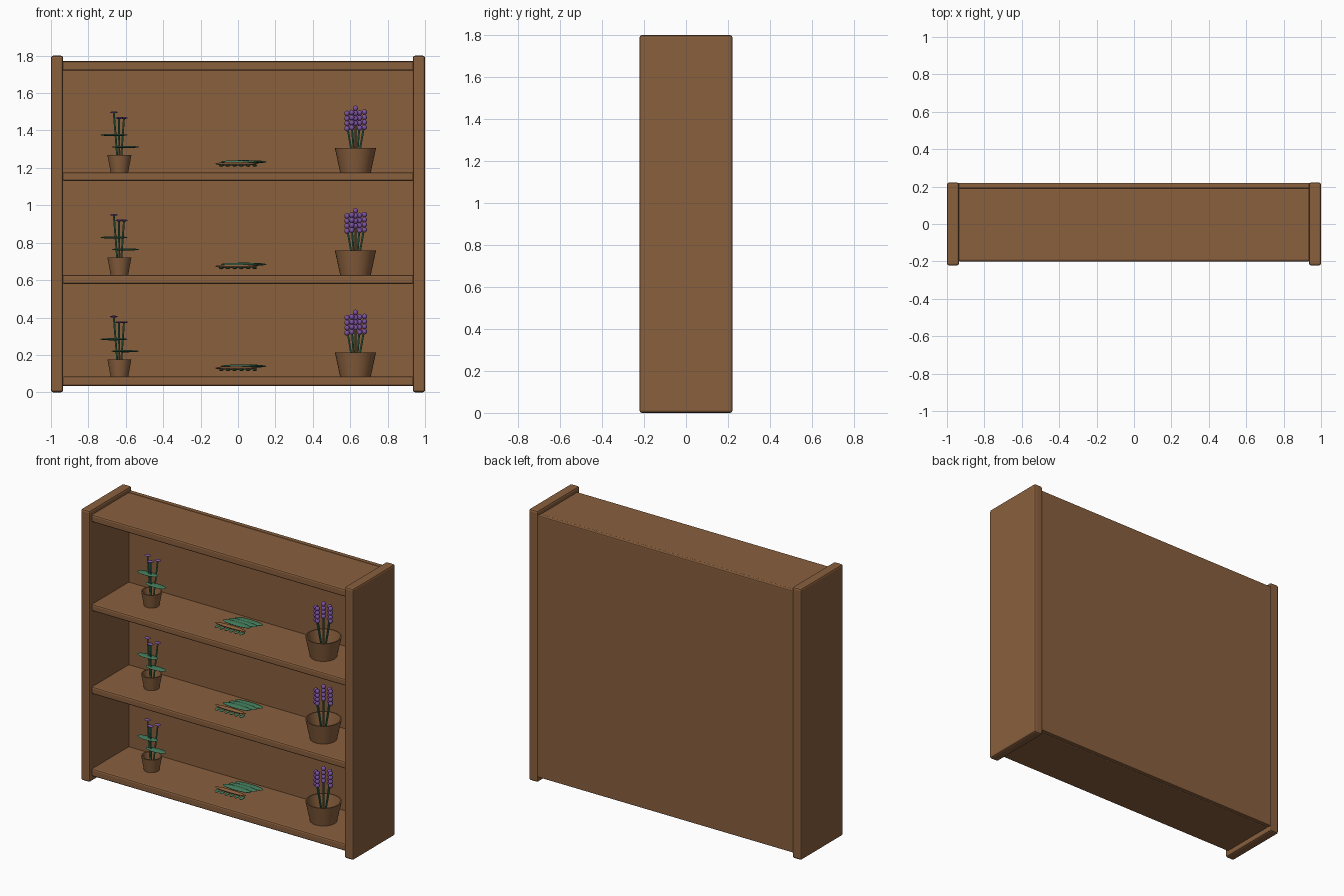
import bpy, bmesh, math
from mathutils import Vector, Matrix

if "Cube" in bpy.data.objects:
    bpy.data.objects.remove(bpy.data.objects["Cube"])


def material(name, rgb):
    m = bpy.data.materials.new(name)
    m.diffuse_color = (*rgb, 1)
    m.use_nodes = True
    m.node_tree.nodes["Principled BSDF"].inputs["Base Color"].default_value = m.diffuse_color
    return m


WOOD = material("brown wood", (0.25, 0.115, 0.047))
GREEN = material("leaf green", (0.055, 0.2, 0.105))
PURPLE = material("lavender purple", (0.2, 0.085, 0.34))


def finish(name, bm, mat, smooth=True):
    bmesh.ops.recalc_face_normals(bm, faces=bm.faces[:])
    me = bpy.data.meshes.new(name)
    bm.to_mesh(me)
    bm.free()
    me.materials.append(mat)
    ob = bpy.data.objects.new(name, me)
    bpy.context.collection.objects.link(ob)
    if smooth:
        bpy.context.view_layer.objects.active = ob
        bpy.ops.object.select_all(action='DESELECT')
        ob.select_set(True)
        bpy.ops.object.shade_smooth_by_angle(angle=math.radians(35))
    return ob


def board(name, lo, hi, bevel=0.01):
    lo, hi = Vector(lo), Vector(hi)
    bm = bmesh.new()
    bmesh.ops.create_cube(bm, size=1, matrix=Matrix.Translation((lo + hi) / 2) @ Matrix.Diagonal((*(hi - lo), 1)))
    ob = finish(name, bm, WOOD, False)
    mod = ob.modifiers.new("rounded edges", 'BEVEL')
    mod.width, mod.segments = bevel, 2
    return ob


def add_ball(bm, c, size, u=12, v=8):
    bmesh.ops.create_uvsphere(bm, u_segments=u, v_segments=v, radius=1,
                              matrix=Matrix.Translation(c) @ Matrix.Diagonal((*size, 1)))


def add_rod(bm, a, b, r):
    a, b = Vector(a), Vector(b)
    rot = (b - a).to_track_quat('Z', 'Y').to_matrix().to_4x4()
    bmesh.ops.create_cone(bm, cap_ends=True, segments=8, radius1=r, radius2=r, depth=(b - a).length,
                          matrix=Matrix.Translation((a + b) / 2) @ rot)


def pot(name, x, z, r_low, r_top, h):
    # open tapered pot, turned from a profile
    n, t = 32, 0.008
    prof = [(r_low, 0), (r_top, h), (r_top - t, h), (r_low - t, 0.012)]
    bm = bmesh.new()
    rings = [[bm.verts.new((x + r * math.cos(2 * math.pi * i / n), r * math.sin(2 * math.pi * i / n), z + k))
              for i in range(n)] for r, k in prof]
    for a, b in zip(rings, rings[1:]):
        for i in range(n):
            bm.faces.new((a[i], a[(i + 1) % n], b[(i + 1) % n], b[i]))
    bm.faces.new(rings[0])
    bm.faces.new(rings[-1])
    finish(name, bm, WOOD)


# bookcase carcass
for s, side in ((-1, "left"), (1, "right")):
    board(side + "_side", (min(s, s * 0.935), -0.222, 0), (max(s, s * 0.935), 0.222, 1.8), 0.012)
board("back_panel", (-0.94, 0.19, 0.035), (0.94, 0.22, 1.772), 0.006)
for i, (lo, hi) in enumerate([(0.034, 0.084), (0.58, 0.628), (1.13, 1.176), (1.72, 1.77)]):
    board(f"shelf_{i}", (-0.94, -0.2, lo), (0.94, 0.195, hi))


def leafy_plant(i, z):
    x = -0.634
    pot(f"small_pot_{i}", x, z, 0.047, 0.064, 0.092)
    tips = [(-0.664, 0, 0.318), (-0.636, -0.01, 0.288), (-0.61, 0.03, 0.288)]
    stems, blooms, leaves = bmesh.new(), bmesh.new(), bmesh.new()
    for tx, ty, tz in tips:
        add_rod(stems, (x + (tx - x) * 0.2, ty * 0.2, z + 0.01), (tx, ty, z + tz), 0.005)
        add_ball(blooms, (tx, ty, z + tz + 0.003), (0.021, 0.016, 0.005))
    for lx, lz in ((-0.663, 0.2), (-0.602, 0.136)):
        add_ball(leaves, (lx, 0, z + lz), (0.074, 0.028, 0.006), 16, 8)
    finish(f"plant_stems_{i}", stems, GREEN)
    finish(f"plant_blooms_{i}", blooms, PURPLE)
    finish(f"plant_leaves_{i}", leaves, GREEN)


def lavender(i, z):
    x = 0.628
    pot(f"large_pot_{i}", x, z, 0.082, 0.11, 0.13)
    spikes = [(0, 0, 0.343), (0.048, 0.005, 0.322), (-0.045, -0.015, 0.315), (0.022, 0.035, 0.318), (-0.02, -0.035, 0.32)]
    stems, buds = bmesh.new(), bmesh.new()
    for dx, dy, h in spikes:
        add_rod(stems, (x + dx * 0.1, dy * 0.1, z + 0.01), (x + dx, dy, z + h - 0.06), 0.005)
        for k in range(4):
            add_ball(buds, (x + dx, dy, z + h - 0.027 * k), (0.015, 0.015, 0.015), 10, 6)
    finish(f"lavender_stems_{i}", stems, GREEN)
    finish(f"lavender_buds_{i}", buds, PURPLE)


def tray_leaves(i, z):
    # flat leaves with a brown strip and small leaf tips in front
    leaves, strip = bmesh.new(), bmesh.new()
    for lx, ly in ((0.05, 0.045), (0.03, 0.01), (0.01, -0.025)):
        add_ball(leaves, (lx, ly, z + 0.056), (0.103, 0.026, 0.009), 16, 8)
    for k in range(6):
        add_ball(leaves, (-0.09 + 0.036 * k, -0.085, z + 0.036), (0.012, 0.026, 0.006))
    add_ball(strip, (-0.01, -0.065, z + 0.046), (0.114, 0.016, 0.01), 16, 8)
    finish(f"flat_leaves_{i}", leaves, GREEN)
    finish(f"brown_strip_{i}", strip, WOOD)


# same decorations on each of the three shelves
for i, z in enumerate((0.084, 0.628, 1.176)):
    leafy_plant(i, z)
    tray_leaves(i, z)
    lavender(i, z)
